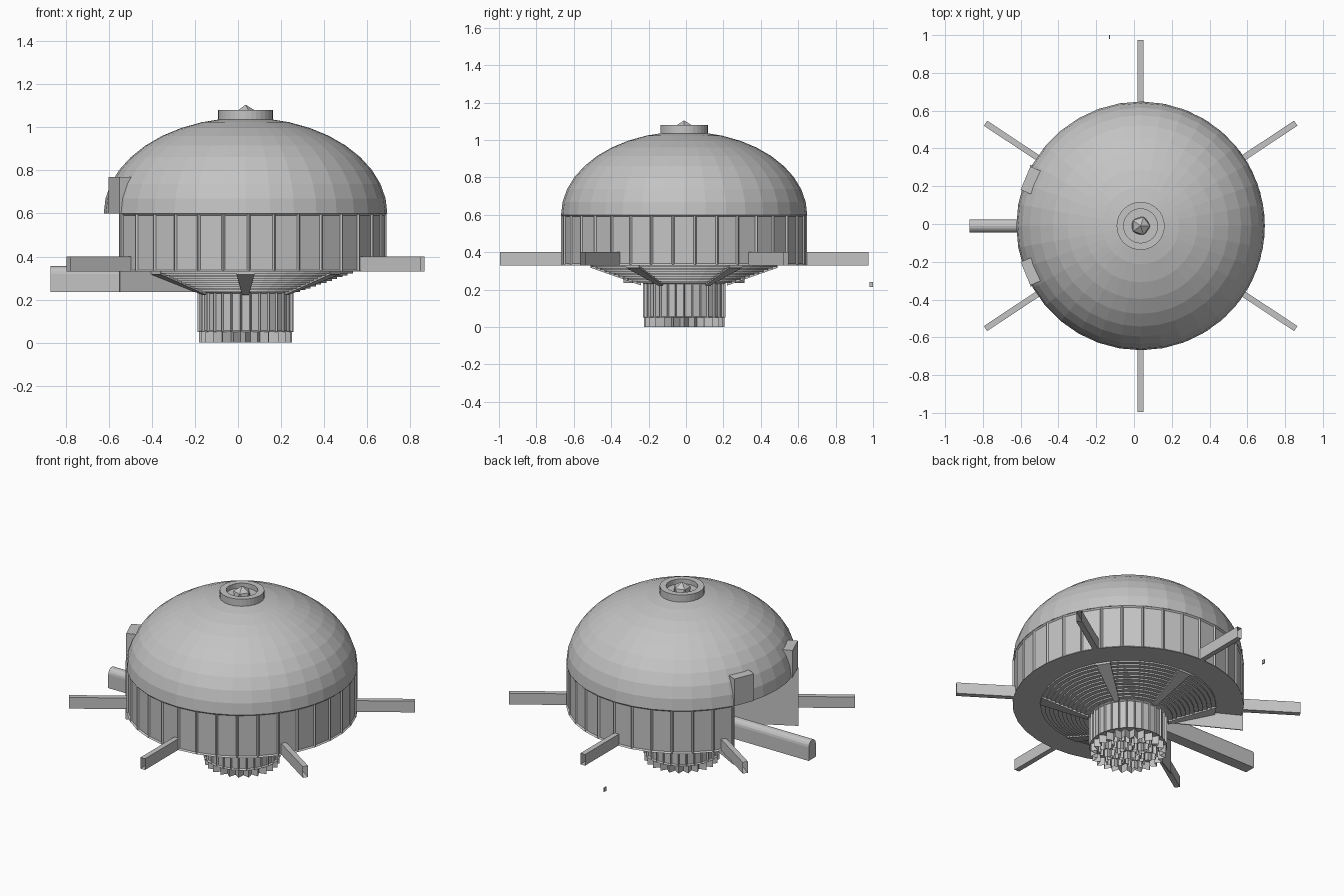
import bpy, bmesh, math
from mathutils import Vector

old = bpy.data.objects.get("Cube")
if old:
    bpy.data.objects.remove(old, do_unlink=True)

CENTRE = Vector((0.035, -0.01, 0))
R = 0.658        # hull radius
GAP = 28.7       # half angle of the doorway, in degrees
ARMS = (33.5, 90, 146.5, 213.5, 270, 326.5)

grey = bpy.data.materials.new("plain grey")
grey.use_nodes = True
colour = (0.55, 0.55, 0.55, 1)
grey.diffuse_color = colour
grey.node_tree.nodes["Principled BSDF"].inputs["Base Color"].default_value = colour


def finish(name, bm, angle=0.0):
    mesh = bpy.data.meshes.new(name)
    bm.to_mesh(mesh)
    bm.free()
    mesh.materials.append(grey)
    obj = bpy.data.objects.new(name, mesh)
    obj.location = CENTRE
    obj.rotation_euler.z = math.radians(angle)
    bpy.context.collection.objects.link(obj)
    return obj


def lathe(name, profile, count, start=0, end=360, inset=None):
    """Turn an (r, z) profile; inset = (thickness, depth) panels every face."""
    bm = bmesh.new()
    rows = []
    for i in range(count + 1):
        a = math.radians(start + (end - start) * i / count)
        rows.append([bm.verts.new((r * math.cos(a), r * math.sin(a), z))
                     for r, z in profile])
    for p, q in zip(rows, rows[1:]):
        for j in range(len(profile) - 1):
            bm.faces.new((p[j], q[j], q[j + 1], p[j + 1]))
    bmesh.ops.remove_doubles(bm, verts=bm.verts, dist=1e-5)
    if inset:
        bmesh.ops.inset_individual(bm, faces=bm.faces[:], thickness=inset[0], depth=inset[1])
    return finish(name, bm)


def bar(name, section, r0, r1, angle, caps=True, taper=1.0, rise=0.0):
    """Run a (side, z) section outward from r0 to r1, then swing it to an angle."""
    bm = bmesh.new()
    a = [bm.verts.new((r0, s, z)) for s, z in section]
    b = [bm.verts.new((r1, s * taper, z + rise)) for s, z in section]
    for i in range(len(a)):
        j = (i + 1) % len(a)
        bm.faces.new((a[i], b[i], b[j], a[j]))
    if caps:
        bm.faces.new(a)
        bm.faces.new(b)
    bmesh.ops.recalc_face_normals(bm, faces=bm.faces)
    return finish(name, bm, angle)


def rect(half, z0, z1):
    return [(-half, z0), (half, z0), (half, z1), (-half, z1)]


# Faceted dome
dome = [(R * math.cos(t), 0.6 + 0.445 * math.sin(t))
        for t in (math.pi / 2 * i / 10 for i in range(11))]
lathe("dome", dome, 36)

# Cap ring with a recessed floor and a pointed gem
lathe("cap_ring", [(0.127, 1.02), (0.127, 1.08), (0.09, 1.08), (0.09, 1.05), (0, 1.05)], 32)
bm = bmesh.new()
bmesh.ops.create_icosphere(bm, subdivisions=1, radius=0.055)
bmesh.ops.translate(bm, verts=bm.verts, vec=(0, 0, 1.05))
finish("cap_gem", bm)

# Panelled hull wall with a doorway on the -x side
lathe("hull_wall", [(R, 0.33), (R, 0.6)], 29, GAP - 180, 180 - GAP, (0.012, -0.008))

# Stepped underside
steps = 11
under = []
for i in range(steps):
    r = 0.23 + 0.27 * i / steps
    z = 0.235 + 0.095 * i / steps
    under += [(r, z), (r + 0.27 / steps, z)]
under += [(0.5, 0.33), (R, 0.33)]
lathe("stepped_underside", under, 29, GAP - 180, 180 - GAP)

# Smooth ramps across the steps and hollow arms above them
for a in ARMS:
    bar("underside_ramp", rect(0.016, 0.222, 0.235), 0.23, 0.5, a, taper=2.6, rise=0.095)
    bar("arm", rect(0.016, 0.33, 0.4), 0.62, 0.985, a, caps=False)

# Doorway cheeks, brackets and the chute between them
for side in (-1, 1):
    bar("doorway_wall", rect(0.003, 0.235, 0.6), 0.2, 0.667, 180 + side * GAP)
    bar("door_bracket", rect(0.067, 0.6, 0.77), 0.57, 0.66, 180 + side * 22.5)
arch = [(-0.035, 0.235), (0.035, 0.235)]
arch += [(0.035 * math.cos(t), 0.32 + 0.035 * math.sin(t))
         for t in (math.pi * i / 8 for i in range(9))]
bar("chute", arch, 0.2, 0.905, 180)

# Fluted stem, closed at both ends
lathe("stem", [(0.222, 0.05), (0.222, 0.235)], 30, inset=(0.008, -0.01))
lathe("stem_floor", [(0, 0.05), (0.222, 0.05)], 30)
lathe("stem_top", [(0.23, 0.235), (0, 0.235)], 30)


def star(name, x, y, outer, inner, points):
    """Open zigzag collar hanging below the stem."""
    bm = bmesh.new()
    low, high = [], []
    for i in range(points * 2):
        a = math.pi * i / points
        r = inner if i % 2 else outer
        px, py = x + r * math.cos(a), y + r * math.sin(a)
        low.append(bm.verts.new((px, py, 0)))
        high.append(bm.verts.new((px, py, 0.055)))
    for i in range(points * 2):
        j = (i + 1) % (points * 2)
        bm.faces.new((low[i], low[j], high[j], high[i]))
    finish(name, bm)


# Toothed collar around a cluster of small nozzles
star("toothed_collar", 0, 0, 0.215, 0.178, 24)
star("centre_nozzle", 0, 0, 0.06, 0.042, 10)
for i in range(6):
    a = math.radians(60 * i + 30)
    star("small_nozzle", 0.117 * math.cos(a), 0.117 * math.sin(a), 0.055, 0.04, 10)

# Small loose fragment behind the hull
bm = bmesh.new()
bmesh.ops.create_cube(bm, size=1)
bmesh.ops.scale(bm, verts=bm.verts, vec=(0.006, 0.02, 0.025))
bmesh.ops.translate(bm, verts=bm.verts, vec=(-0.165, 1.0, 0.228))
finish("loose_fragment", bm)
